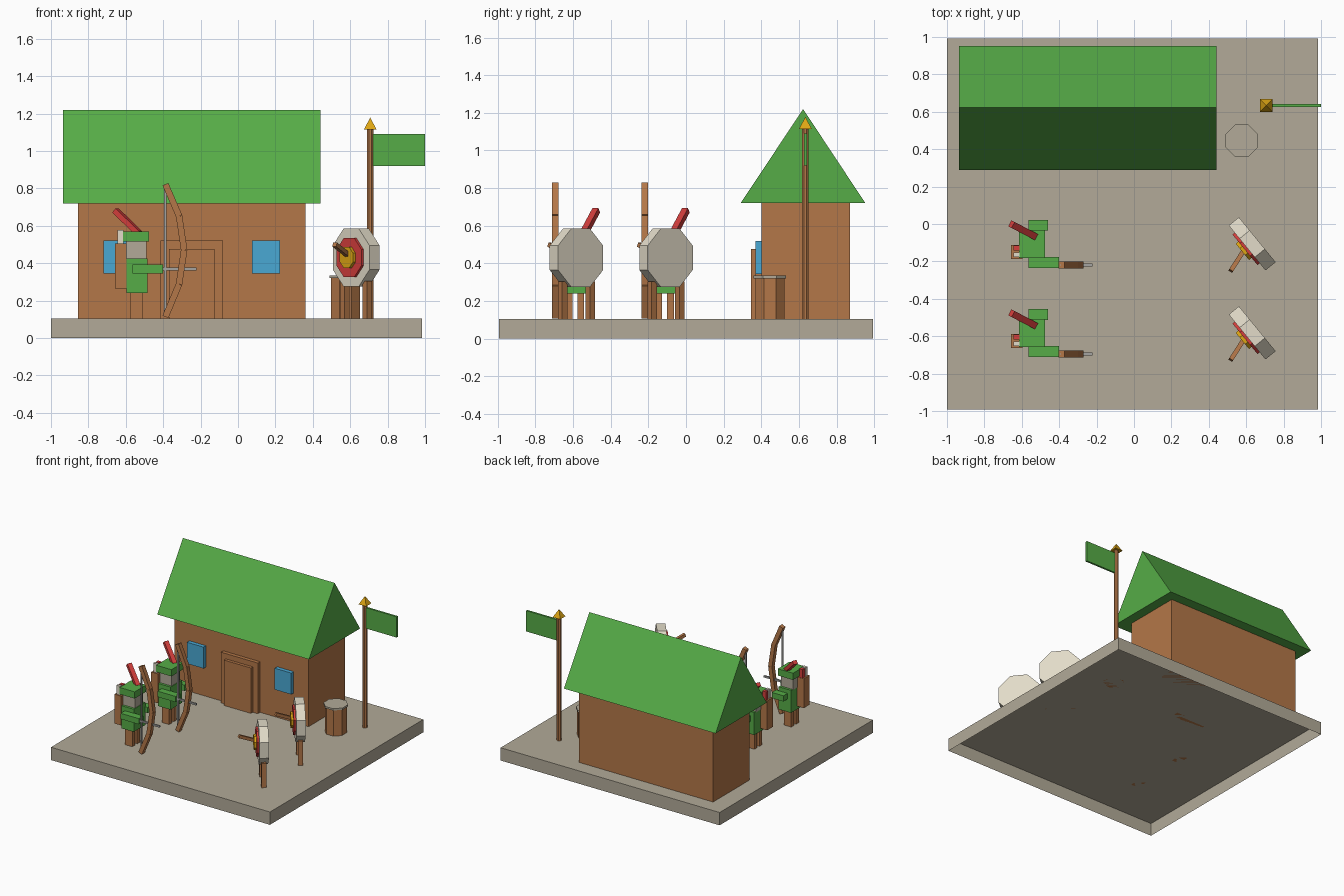
import bpy, bmesh, math
from mathutils import Vector, Matrix

if "Cube" in bpy.data.objects:
    bpy.data.objects.remove(bpy.data.objects["Cube"], do_unlink=True)


def material(name, *rgb):
    lin = [((c / 255 + 0.055) / 1.055) ** 2.4 for c in rgb] + [1.0]
    m = bpy.data.materials.new(name)
    m.use_nodes = True
    m.diffuse_color = lin
    m.node_tree.nodes["Principled BSDF"].inputs["Base Color"].default_value = lin
    return m


STONE = material("stone", 178, 170, 152)
WOOD = material("wood", 180, 119, 72)
GREEN = material("green", 86, 172, 71)
BLUE = material("window blue", 74, 168, 212)
CREAM = material("cream", 226, 219, 200)
RED = material("red", 212, 62, 60)
GOLD = material("gold", 222, 166, 20)
GREY = material("grey", 165, 165, 162)


def finish(name, bm, mat):
    bmesh.ops.recalc_face_normals(bm, faces=bm.faces)
    me = bpy.data.meshes.new(name)
    bm.to_mesh(me)
    bm.free()
    me.materials.append(mat)
    ob = bpy.data.objects.new(name, me)
    bpy.context.collection.objects.link(ob)
    return ob


def box(name, mat, x, y, z, open_bottom=False):
    """Box from (min, max) pairs."""
    bm = bmesh.new()
    size = [b - a for a, b in (x, y, z)]
    mid = [(a + b) / 2 for a, b in (x, y, z)]
    bmesh.ops.create_cube(bm, size=1, matrix=Matrix.Translation(mid) @ Matrix.Diagonal((*size, 1)))
    if open_bottom:
        low = [f for f in bm.faces if f.calc_center_median().z < z[0] + 0.001]
        bmesh.ops.delete(bm, geom=low, context='FACES_ONLY')
    return finish(name, bm, mat)


def aim(a, b):
    """Matrix at the middle of a-b with local z along it."""
    a, b = Vector(a), Vector(b)
    rot = (b - a).to_track_quat('Z', 'Y').to_matrix().to_4x4()
    return Matrix.Translation((a + b) / 2) @ rot, (b - a).length


def beam(name, mat, a, b, wide, deep):
    bm = bmesh.new()
    m, length = aim(a, b)
    bmesh.ops.create_cube(bm, size=1, matrix=m @ Matrix.Diagonal((wide, deep, length, 1)))
    return finish(name, bm, mat)


def prism(name, mat, a, b, flat, sides=8, top=1.0):
    """Regular prism or cone from a to b; flat = half width across flats."""
    bm = bmesh.new()
    m, length = aim(a, b)
    r = flat / math.cos(math.pi / sides)
    bmesh.ops.create_cone(bm, cap_ends=True, segments=sides, radius1=r, radius2=r * top,
                          depth=length, matrix=m @ Matrix.Rotation(math.pi / sides, 4, 'Z'))
    return finish(name, bm, mat)


GROUND = 0.105
box("ground_slab", STONE, (-1, 0.985), (-0.993, 0.993), (0, GROUND), open_bottom=True)

# House with gabled roof, door and windows
box("house_walls", WOOD, (-0.855, 0.36), (0.4, 0.87), (GROUND, 0.72))
bm = bmesh.new()
tri = [bm.verts.new((-0.935, y, z)) for y, z in ((0.29, 0.72), (0.953, 0.72), (0.622, 1.22))]
out = bmesh.ops.extrude_face_region(bm, geom=[bm.faces.new(tri)])
bmesh.ops.translate(bm, vec=(1.375, 0, 0), verts=[v for v in out["geom"] if isinstance(v, bmesh.types.BMVert)])
if len(bm.faces) < 5:
    bm.faces.new(tri)
finish("roof", bm, GREEN)
box("door_frame", WOOD, (-0.415, -0.08), (0.37, 0.41), (GROUND, 0.52))
box("door", WOOD, (-0.37, -0.125), (0.345, 0.38), (GROUND, 0.477))
for side, x in (("right", -0.72), ("left", 0.075)):
    box(side + "_window", BLUE, (x, x + 0.15), (0.368, 0.41), (0.345, 0.52))

# Flagpole
px, py = 0.707, 0.634
prism("flagpole", WOOD, (px, py, GROUND), (px, py, 1.12), 0.017)
prism("flagpole_tip", GOLD, (px, py, 1.115), (px, py, 1.178), 0.034, 4, 0)
box("flag", GREEN, (0.722, 1.0), (py - 0.008, py + 0.008), (0.92, 1.09))

# Barrel with lid
prism("barrel", WOOD, (0.575, 0.445, GROUND), (0.575, 0.445, 0.322), 0.077)
prism("barrel_lid", STONE, (0.575, 0.445, 0.32), (0.575, 0.445, 0.335), 0.086)


def target(tag, cy):
    c = Vector((0.632, cy, 0.43))
    n = Vector((-0.774, -0.633, 0))
    side = Vector((0.633, -0.774, 0))
    prism(tag + "_target_board", CREAM, c - n * 0.035, c + n * 0.035, 0.155)
    prism(tag + "_target_red_ring", RED, c + n * 0.03, c + n * 0.05, 0.105)
    prism(tag + "_target_bullseye", GOLD, c + n * 0.04, c + n * 0.068, 0.056)
    for label, s in (("left", 0.095), ("right", -0.095)):
        foot = c + side * s
        a = foot.copy()
        a.z = GROUND
        leg = prism(tag + "_target_" + label + "_leg", WOOD, (0, 0, 0), (0, 0, 0.2), 0.018, 4)
        leg.rotation_euler.z = math.atan2(side.y, side.x)
        leg.location = a
    hit = c + n * 0.06 + Vector((0, 0, 0.015))
    beam(tag + "_target_arrow", WOOD, hit, (0.517, cy - 0.145, 0.5), 0.024, 0.024)


def archer(tag, cy):
    def part(name, mat, x, y, z):
        box(tag + "_archer_" + name, mat, x, (cy + y[0], cy + y[1]), z)

    # Body, facing +x
    for label, y in (("right", -0.04), ("left", 0.023)):
        part(label + "_leg", WOOD, (-0.575, -0.51), (y - 0.018, y + 0.018), (GROUND, 0.25))
    part("torso", GREEN, (-0.597, -0.485), (-0.075, 0.075), (0.24, 0.425))
    part("head", STONE, (-0.6, -0.49), (-0.055, 0.055), (0.42, 0.52))
    part("hat", GREEN, (-0.615, -0.477), (-0.075, 0.075), (0.515, 0.57))
    part("right_arm", GREEN, (-0.565, -0.4), (-0.13, -0.07), (0.345, 0.392))
    part("left_arm", GREEN, (-0.565, -0.46), (0.07, 0.128), (0.345, 0.392))
    beam(tag + "_archer_feather", RED, (-0.53, cy + 0.04, 0.56), (-0.655, cy + 0.105, 0.682), 0.036, 0.03)

    # Quiver
    part("quiver", WOOD, (-0.657, -0.595), (-0.08, -0.005), (0.265, 0.505))
    part("cream_fletching", CREAM, (-0.645, -0.612), (-0.07, -0.047), (0.48, 0.578))
    part("red_fletching", RED, (-0.645, -0.612), (-0.035, -0.008), (0.48, 0.575))

    # Bow, string and arrow
    by = cy - 0.113
    bow = [(-0.388, 0.822), (-0.315, 0.652), (-0.288, 0.47), (-0.315, 0.288), (-0.388, 0.113)]
    for i, (a, b) in enumerate(zip(bow, bow[1:])):
        beam(f"{tag}_archer_bow_{i + 1}", WOOD, (a[0], by, a[1]), (b[0], by, b[1]), 0.036, 0.034)
    part("bowstring", GREY, (-0.395, -0.383), (-0.119, -0.107), (0.115, 0.82))
    part("arrow", GREY, (-0.405, -0.222), (-0.12, -0.106), (0.362, 0.376))


for tag, cy in (("front", -0.582), ("rear", -0.106)):
    target(tag, cy)
    archer(tag, cy)
